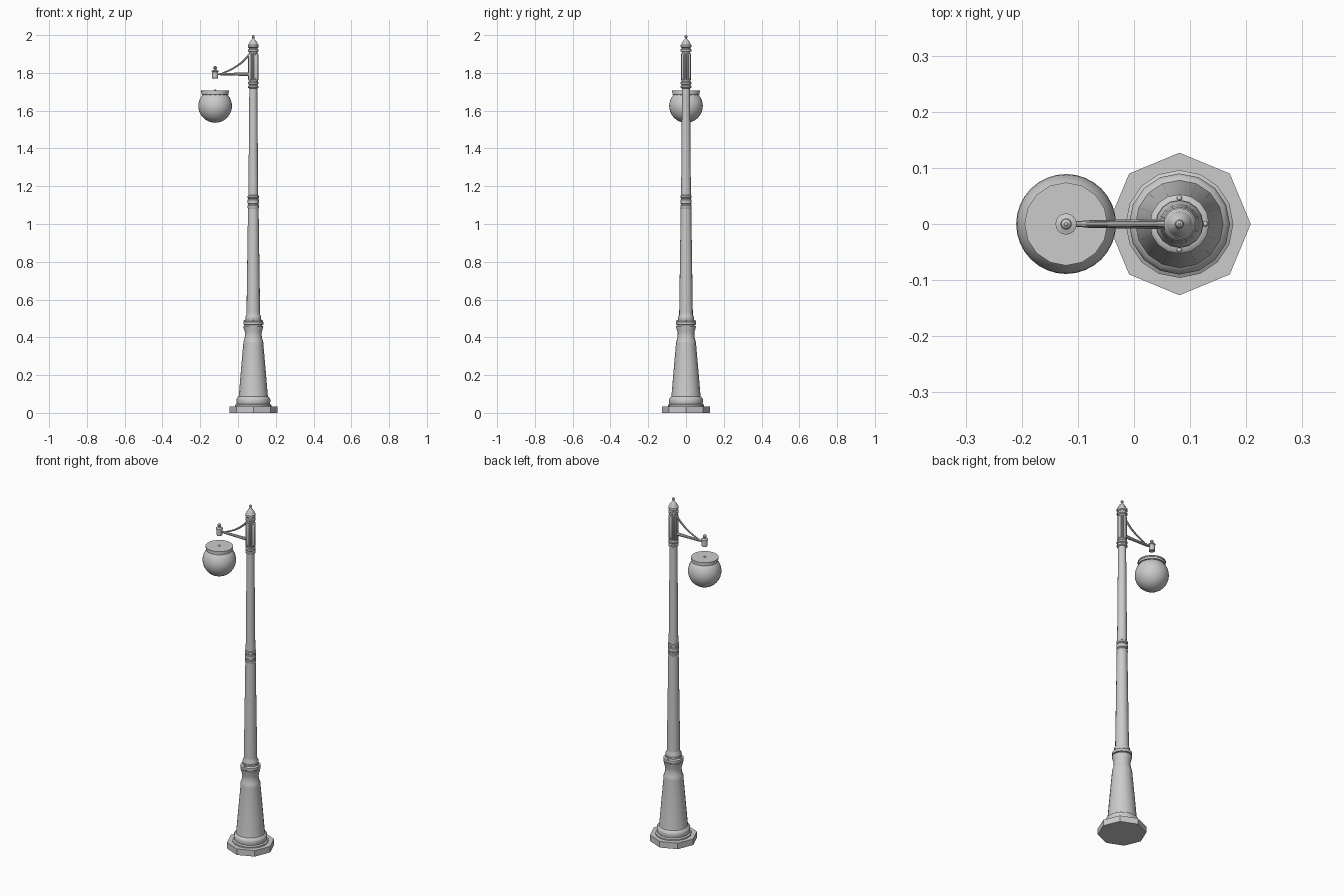
import bpy, bmesh, math
from mathutils import Vector

PX, LX = 0.081, -0.121   # pole axis and lamp axis


def finish(name, bm, angle=35):
    bmesh.ops.remove_doubles(bm, verts=bm.verts, dist=1e-5)
    bmesh.ops.recalc_face_normals(bm, faces=bm.faces)
    me = bpy.data.meshes.new(name)
    bm.to_mesh(me)
    bm.free()
    ob = bpy.data.objects.new(name, me)
    bpy.context.collection.objects.link(ob)
    bpy.ops.object.select_all(action='DESELECT')
    ob.select_set(True)
    bpy.context.view_layer.objects.active = ob
    if angle:
        bpy.ops.object.shade_smooth_by_angle(angle=math.radians(angle))
    return ob


def skin(bm, rings):
    rings = [[bm.verts.new(p) for p in r] for r in rings]
    n = len(rings[0])
    for a, b in zip(rings, rings[1:]):
        for i in range(n):
            j = (i + 1) % n
            bm.faces.new((a[i], a[j], b[j], b[i]))
    bm.faces.new(rings[0][::-1])
    bm.faces.new(rings[-1])


def lathe(name, x, profile, n=16, angle=35, flute=1.0):
    # flute < 1 pulls in every second vertex
    bm = bmesh.new()
    skin(bm, [[(x + r * (flute if i % 2 else 1) * math.cos(math.tau * i / n),
                r * (flute if i % 2 else 1) * math.sin(math.tau * i / n), z)
               for i in range(n)] for r, z in profile])
    return finish(name, bm, angle)


def sweep(name, path, n=8):
    # path of (x, z, radius) in the xz plane
    bm = bmesh.new()
    pts = [Vector((x, 0, z)) for x, z, r in path]
    rings = []
    for k, p in enumerate(pts):
        t = (pts[min(k + 1, len(pts) - 1)] - pts[max(k - 1, 0)]).normalized()
        u = Vector((0, 1, 0))
        v = t.cross(u)
        rings.append([p + path[k][2] * (u * math.cos(math.tau * i / n) + v * math.sin(math.tau * i / n))
                      for i in range(n)])
    skin(bm, rings)
    return finish(name, bm, 40)


# Octagonal foot
lathe("foot_plate", PX, [(0.127, 0), (0.127, 0.035)], 8, 0)

# Flared pedestal
lathe("pedestal", PX, [(0.096, 0.034), (0.096, 0.042), (0.088, 0.047), (0.090, 0.058),
                       (0.090, 0.07), (0.086, 0.08), (0.078, 0.086), (0.076, 0.10),
                       (0.066, 0.22), (0.053, 0.368), (0.053, 0.375), (0.048, 0.388),
                       (0.044, 0.41), (0.045, 0.43), (0.052, 0.452), (0.053, 0.46)])

# Collar with four set screws
lathe("pedestal_collar", PX, [(0.046, 0.455), (0.046, 0.466), (0.053, 0.467), (0.053, 0.482),
                              (0.048, 0.486), (0.043, 0.487), (0.043, 0.495)])
for k in range(4):
    bm = bmesh.new()
    bmesh.ops.create_uvsphere(bm, u_segments=8, v_segments=6, radius=0.005)
    a = k * math.pi / 2
    bmesh.ops.translate(bm, verts=bm.verts, vec=(PX + 0.046 * math.cos(a), 0.046 * math.sin(a), 0.487))
    finish(f"collar_screw_{k + 1}", bm)

# Tapered shafts and the middle rings
lathe("lower_shaft", PX, [(0.038, 0.488), (0.042, 0.497), (0.042, 0.508), (0.036, 0.52),
                          (0.036, 0.53), (0.028, 1.085)])
lathe("middle_rings", PX, [(0.028, 1.083), (0.030, 1.086), (0.030, 1.098), (0.027, 1.102),
                           (0.027, 1.106), (0.030, 1.109), (0.030, 1.128), (0.027, 1.132),
                           (0.027, 1.136), (0.030, 1.139), (0.030, 1.149), (0.025, 1.153)])
lathe("upper_shaft", PX, [(0.026, 1.15), (0.021, 1.722)])

# Fluted head
lathe("head_collar", PX, [(0.022, 1.718), (0.028, 1.722), (0.028, 1.73), (0.023, 1.734),
                          (0.023, 1.738), (0.028, 1.742), (0.028, 1.75), (0.024, 1.755),
                          (0.024, 1.77)])
lathe("fluted_head", PX, [(0.022, 1.755), (0.027, 1.765), (0.027, 1.895), (0.022, 1.905)],
      32, 20, 0.83)

# Finial on top of the pole
lathe("pole_finial", PX, [(0.022, 1.90), (0.022, 1.91), (0.028, 1.914), (0.028, 1.923),
                          (0.023, 1.927), (0.023, 1.932), (0.028, 1.936), (0.028, 1.948),
                          (0.023, 1.953), (0.022, 1.958), (0.013, 1.972), (0.006, 1.980),
                          (0.005, 1.985), (0.008, 1.990), (0.006, 1.997), (0.002, 2.0)])

# Arm and curved brace
sweep("arm", [(0.07, 1.793, 0.010), (0.04, 1.793, 0.009), (0.0, 1.793, 0.008), (-0.08, 1.793, 0.007),
              (-0.098, 1.793, 0.005), (-0.115, 1.793, 0.005)])
p = [Vector(q) for q in ((0.062, 1.90), (0.028, 1.845), (-0.015, 1.812), (-0.085, 1.798))]
brace = []
for k in range(13):
    t = k / 12
    q = (1 - t)**3 * p[0] + 3 * t * (1 - t)**2 * p[1] + 3 * t * t * (1 - t) * p[2] + t**3 * p[3]
    brace.append((q.x, q.y + 0.008 * math.sin(math.pi * t), 0.006 - 0.002 * t))
sweep("brace", brace)

# Lamp socket at the arm tip
lathe("lamp_socket", LX, [(0.013, 1.769), (0.016, 1.772), (0.016, 1.805), (0.019, 1.807), (0.019, 1.811),
                          (0.008, 1.815), (0.006, 1.820), (0.010, 1.825), (0.009, 1.832),
                          (0.003, 1.837)])

# Globe, its lid and the lid stud
lathe("globe", LX, [(max(0.089 * math.sin(math.radians(a)), 0.0005),
                     1.625 - 0.089 * math.cos(math.radians(a))) for a in range(0, 141, 10)], 32, 40)
lathe("globe_lid", LX, [(0.066, 1.684), (0.072, 1.686), (0.072, 1.698), (0.074, 1.699), (0.074, 1.706)])
lathe("lid_stud", LX, [(0.007, 1.704), (0.007, 1.709), (0.004, 1.711)], 8)
